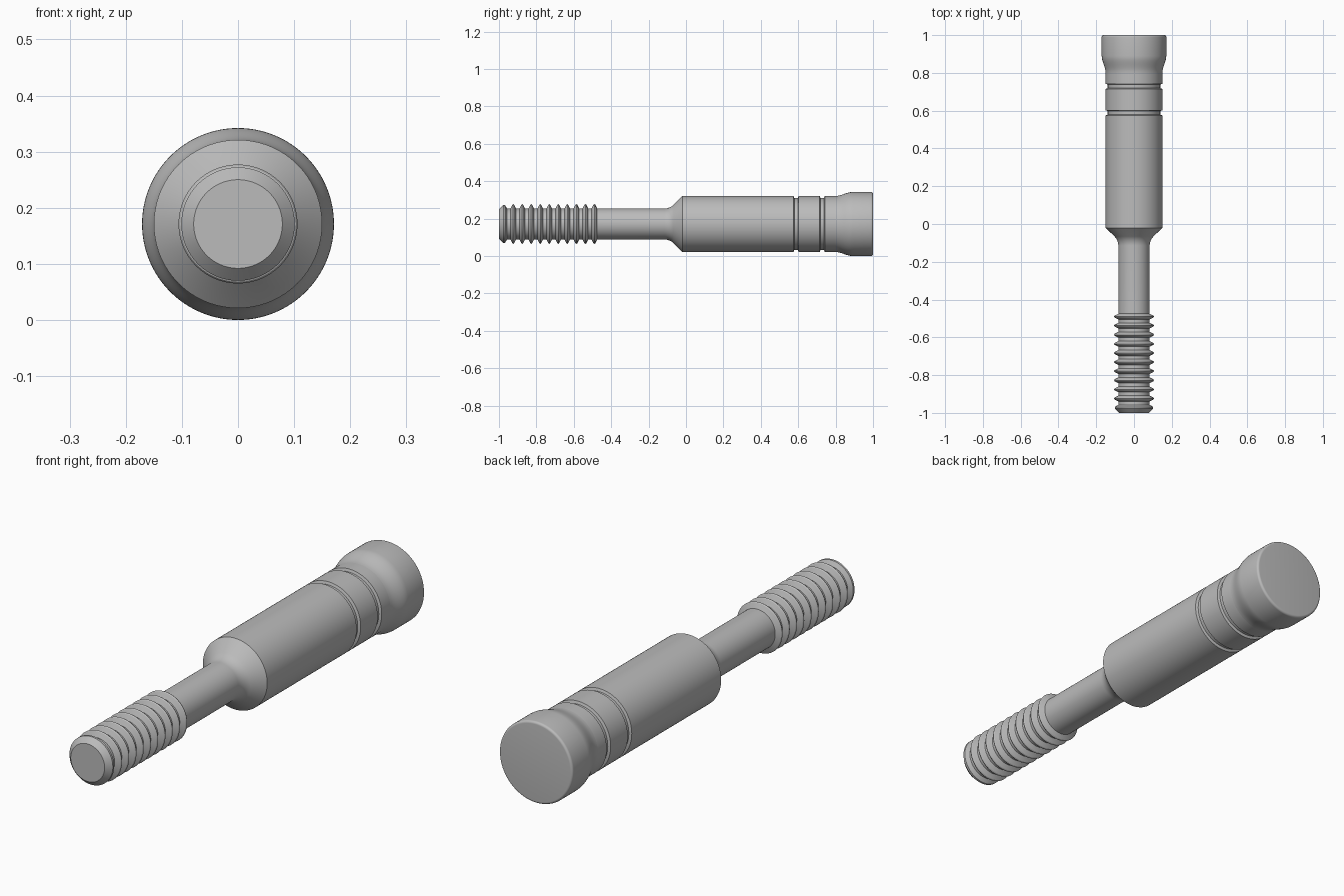
import bpy, bmesh, math
from mathutils import Matrix, Vector

cube = bpy.data.objects.get("Cube")
if cube:
    bpy.data.objects.remove(cube, do_unlink=True)

SIDES = 96
AXIS_Z = 0.171
SHANK_R, BODY_R, HEAD_R = 0.083, 0.15, 0.171

steel = bpy.data.materials.new("grey steel")
steel.use_nodes = True
GREY = (0.5, 0.5, 0.5, 1)
steel.diffuse_color = GREY
steel.node_tree.nodes["Principled BSDF"].inputs["Base Color"].default_value = GREY


def lathe(name, profile):
    """Spin (y, radius) points, running front to back, around the long axis."""
    bm = bmesh.new()
    verts = [bm.verts.new((r, y, 0)) for y, r in profile]
    edges = [bm.edges.new(pair) for pair in zip(verts, verts[1:])]
    bmesh.ops.spin(bm, geom=verts + edges, cent=(0, 0, 0), axis=(0, 1, 0),
                   angle=math.tau, steps=SIDES)
    bmesh.ops.remove_doubles(bm, verts=bm.verts, dist=1e-5)
    bm.normal_update()
    # Outward normals, judged from the face pointing furthest from the axis
    test = max(bm.faces, key=lambda f: Vector((f.normal.x, f.normal.z)).length)
    c = test.calc_center_median()
    if test.normal.x * c.x + test.normal.z * c.z < 0:
        bmesh.ops.reverse_faces(bm, faces=bm.faces)
    bmesh.ops.transform(bm, matrix=Matrix.Translation((0, 0, AXIS_Z)), verts=bm.verts)
    mesh = bpy.data.meshes.new(name)
    bm.to_mesh(mesh)
    bm.free()
    mesh.materials.append(steel)
    obj = bpy.data.objects.new(name, mesh)
    bpy.context.collection.objects.link(obj)
    bpy.ops.object.select_all(action='DESELECT')
    obj.select_set(True)
    bpy.context.view_layer.objects.active = obj
    bpy.ops.object.shade_smooth_by_angle(angle=math.radians(28))
    return obj


def ease(y0, r0, y1, r1, steps=10):
    """S-shaped blend between two radii."""
    pts = []
    for i in range(steps + 1):
        t = i / steps
        pts.append((y0 + (y1 - y0) * t, r0 + (r1 - r0) * t * t * (3 - 2 * t)))
    return pts


def groove(y0, y1, depth=0.011, slope=0.004):
    return [(y0, BODY_R), (y0 + slope, BODY_R - depth),
            (y1 - slope, BODY_R - depth), (y1, BODY_R)]


# Threaded end: chamfered tip followed by evenly spaced ridges
CREST, PITCH, RIDGES = 0.106, 0.0482, 11
thread = [(-1, 0), (-1, 0.079), (-0.977, 0.101), (-0.968, 0.101), (-0.957, SHANK_R)]
for i in range(1, RIDGES):
    y = -0.972 + i * PITCH
    thread += [(y - 0.015, SHANK_R), (y - 0.005, CREST - 0.003), (y, CREST),
               (y + 0.005, CREST - 0.003), (y + 0.015, SHANK_R)]
lathe("threaded_end", thread)

# Plain shank with a fillet opening into the body shoulder
fillet = []
for i in range(9):
    a = math.radians(45) * i / 8
    fillet.append((-0.115 + 0.07 * math.sin(a), SHANK_R + 0.07 * (1 - math.cos(a))))
shank_start = thread[-1][0]
lathe("shank_and_shoulder", [(shank_start, SHANK_R)] + fillet + [(-0.02, BODY_R)])

# Main cylinder with two shallow grooves
lathe("grooved_body", [(-0.02, BODY_R)] + groove(0.575, 0.602)
      + groove(0.715, 0.742) + [(0.80, BODY_R)])

# Flared head with a softened back rim
rim = []
for i in range(7):
    a = math.radians(90) * i / 6
    rim.append((0.99 + 0.01 * math.sin(a), HEAD_R - 0.01 * (1 - math.cos(a))))
lathe("flared_head", ease(0.80, BODY_R, 0.89, HEAD_R) + rim + [(1, 0)])
